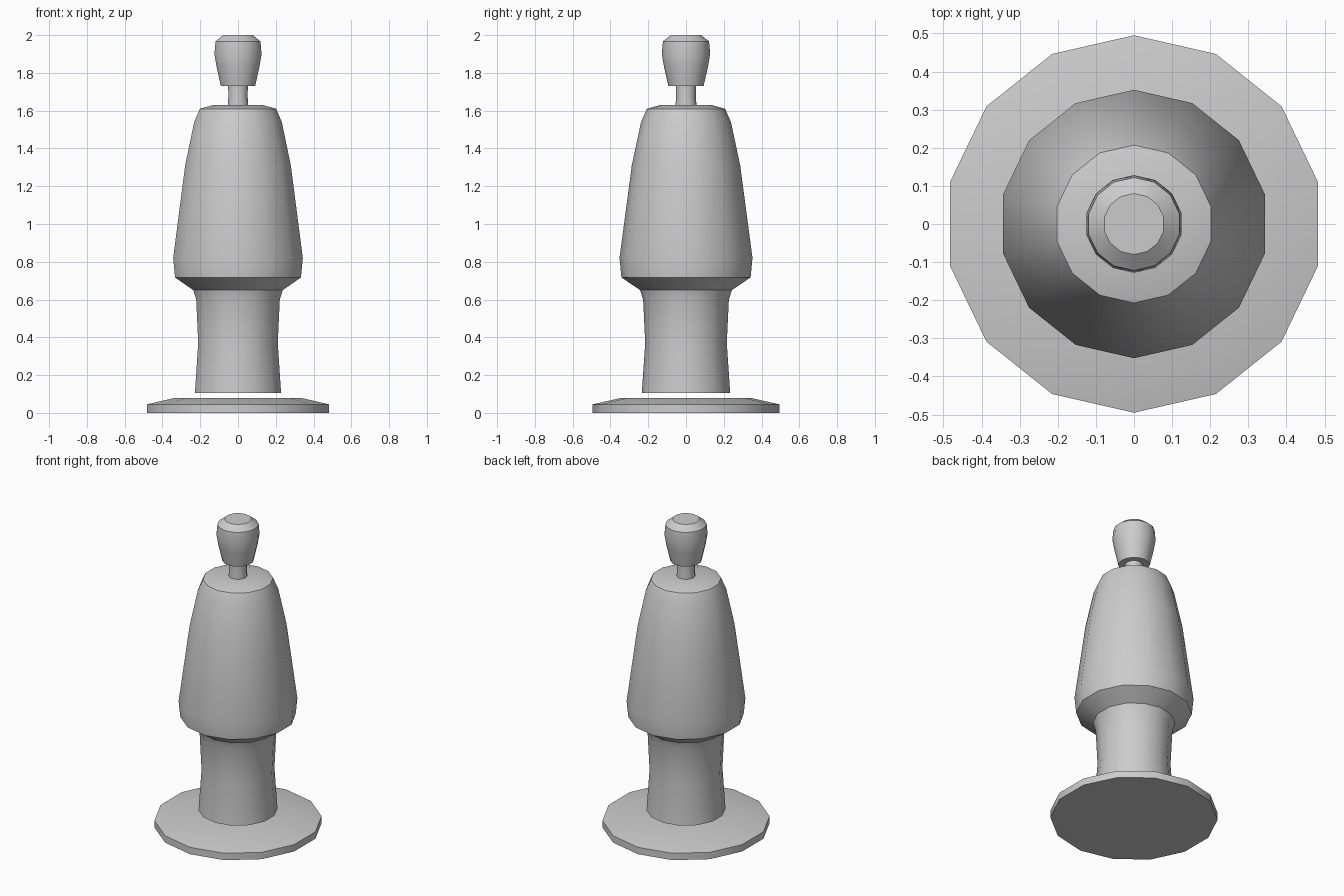
import bpy, bmesh, math

if "Cube" in bpy.data.objects:
    bpy.data.objects.remove(bpy.data.objects["Cube"])

SIDES = 14  # every part is a 14-sided turned form, a corner on the +y axis


def lathe(name, profile):
    """Closed solid of revolution from (radius, z) points, bottom to top."""
    bm = bmesh.new()
    rings = []
    for r, z in profile:
        ring = []
        for i in range(SIDES):
            a = math.pi / 2 + 2 * math.pi * i / SIDES
            ring.append(bm.verts.new((r * math.cos(a), r * math.sin(a), z)))
        rings.append(ring)
    for low, high in zip(rings, rings[1:]):
        for i in range(SIDES):
            j = (i + 1) % SIDES
            bm.faces.new((low[i], low[j], high[j], high[i]))
    bm.faces.new(rings[0][::-1])
    bm.faces.new(rings[-1])
    mesh = bpy.data.meshes.new(name)
    bm.to_mesh(mesh)
    bm.free()
    obj = bpy.data.objects.new(name, mesh)
    bpy.context.collection.objects.link(obj)
    bpy.ops.object.select_all(action='DESELECT')
    obj.select_set(True)
    bpy.context.view_layer.objects.active = obj
    bpy.ops.object.shade_smooth_by_angle(angle=math.radians(32))
    return obj


# Round base disc with a bevelled top
lathe("base", [(0.495, 0.0), (0.495, 0.045), (0.34, 0.08)])

# Legs column flaring into the coat-shaped torso, floating just above the base
lathe("body", [(0.234, 0.105), (0.216, 0.37), (0.227, 0.60), (0.243, 0.65),
               (0.342, 0.717), (0.352, 0.82), (0.287, 1.31), (0.238, 1.54),
               (0.207, 1.61), (0.135, 1.63)])

# Thin neck
lathe("neck", [(0.056, 1.62), (0.052, 1.68), (0.054, 1.735)])

# Tapered head with a shallow domed top
lathe("head", [(0.093, 1.73), (0.116, 1.83), (0.128, 1.90),
               (0.122, 1.967), (0.08, 2.0)])
